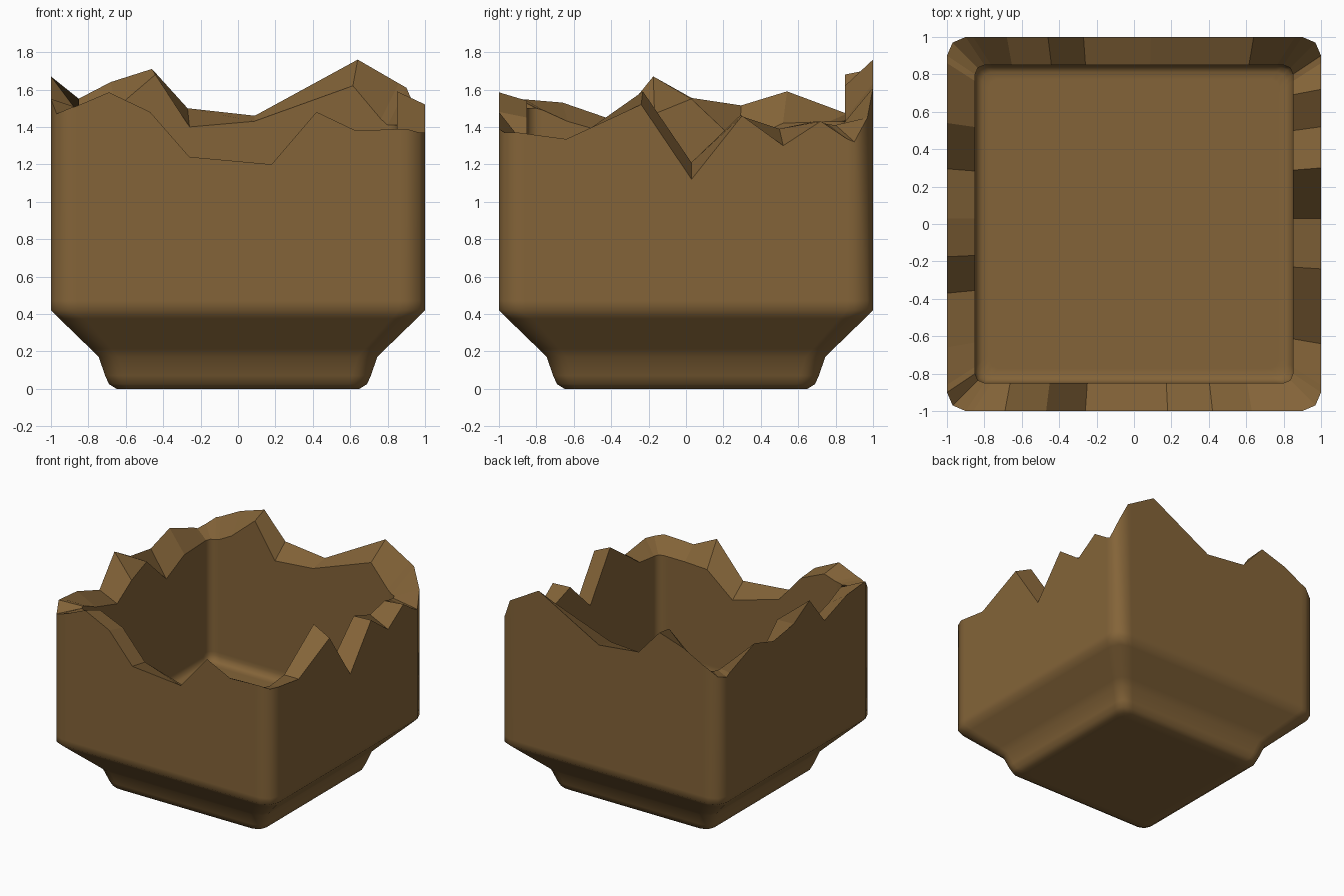
import bpy, bmesh
from mathutils import Vector

if "Cube" in bpy.data.objects:
    bpy.data.objects.remove(bpy.data.objects["Cube"])

# Broken rim, one list per side in counter-clockwise order (front, right, back, left):
# position along the side, outer height, inner height
SIDES = [
    [(-.69, 1.585, 1.54), (-.47, 1.48, 1.45), (-.26, 1.24, 1.22),
     (.18, 1.20, 1.10), (.42, 1.48, 1.29), (.63, 1.38, 1.30)],
    [(-.64, 1.335, 1.32), (-.24, 1.52, 1.59), (.03, 1.12, 1.21),
     (.30, 1.46, 1.46), (.52, 1.30, 1.39), (.72, 1.43, 1.43)],
    [(-.64, 1.76, 1.62), (-.09, 1.46, 1.43), (.27, 1.50, 1.40),
     (.46, 1.71, 1.68), (.68, 1.64, 1.50)],
    [(-.54, 1.59, 1.42), (-.295, 1.515, 1.31), (-.03, 1.555, 1.55),
     (.175, 1.67, 1.47), (.37, 1.43, 1.35), (.66, 1.53, 1.43)],
]
# Corner after each side: three outer heights, one inner height
CORNERS = [(1.39, 1.37, 1.37, 1.30), (1.32, 1.45, 1.61, 1.41),
           (1.53, 1.47, 1.45, 1.43), (1.55, 1.47, 1.50, 1.50)]
# Outer profile from wall foot down to base: half width, height
OUTER = [(1, .47), (1, .42), (.955, .375), (.79, .215), (.745, .17),
         (.71, .07), (.69, .025), (.65, 0), (.58, 0)]
# Inner profile from wall foot to floor: scale, height
INNER = [(1, .51), (1, .48), (.985, .445), (.955, .43), (.91, .43)]


def turn(x, y, k):
    for _ in range(k):
        x, y = -y, x
    return x, y


def mix(a, b, t):
    return a + (b - a) * t


# Columns round the pot: outer xy, outer z, inner xy, inner z
cols = []
for k, rows in enumerate(SIDES):
    pc, c = CORNERS[k - 1], CORNERS[k]
    first = (-.9, pc[2], pc[3])
    last = (.9, c[0], c[3])
    line = [first, (-.86,) + tuple(mix(first[i], rows[0][i], .15) for i in (1, 2))]
    line += rows
    line += [(.86,) + tuple(mix(last[i], rows[-1][i], .15) for i in (1, 2)), last]
    for u, zo, zi in line:
        ui = u * .8 / .9 if abs(u) > .8 else u * .96
        cols.append((turn(u, -1, k), zo, turn(ui, -.85, k), zi))
    cols.append((turn(.97, -.97, k), c[1], turn(.835, -.835, k), c[3]))

bm = bmesh.new()


def ring(points):
    return [bm.verts.new(p) for p in points]


def bridge(a, b, smooth):
    n = len(a)
    for i in range(n):
        j = (i + 1) % n
        f = bm.faces.new((a[i], b[i], b[j], a[j]))
        f.smooth = smooth


outer_rim = ring([(*o, zo) for o, zo, i, zi in cols])
inner_rim = ring([(*i, zi) for o, zo, i, zi in cols])

# Outer wall, sloping foot and base
prev = outer_rim
for s, z in OUTER:
    cur = ring([(o[0] * s, o[1] * s, z) for o, zo, i, zi in cols])
    bridge(prev, cur, True)
    prev = cur
bm.faces.new(prev[::-1]).smooth = True

# Inner wall and floor
prev = inner_rim
for s, z in INNER:
    cur = ring([(i[0] * s, i[1] * s, z) for o, zo, i, zi in cols])
    bridge(cur, prev, True)
    prev = cur
bm.faces.new(prev).smooth = True

# Faceted broken edge
bridge(inner_rim, outer_rim, False)
for loop in (outer_rim, inner_rim):
    for i, v in enumerate(loop):
        bm.edges.get((v, loop[i - 1])).smooth = False
bmesh.ops.recalc_face_normals(bm, faces=bm.faces)

mesh = bpy.data.meshes.new("broken_pot")
bm.to_mesh(mesh)
bm.free()
pot = bpy.data.objects.new("broken_pot", mesh)
bpy.context.collection.objects.link(pot)

# Brown clay
mat = bpy.data.materials.new("brown clay")
mat.diffuse_color = (.23, .127, .04, 1)
mat.use_nodes = True
mat.node_tree.nodes["Principled BSDF"].inputs["Base Color"].default_value = mat.diffuse_color
mesh.materials.append(mat)
